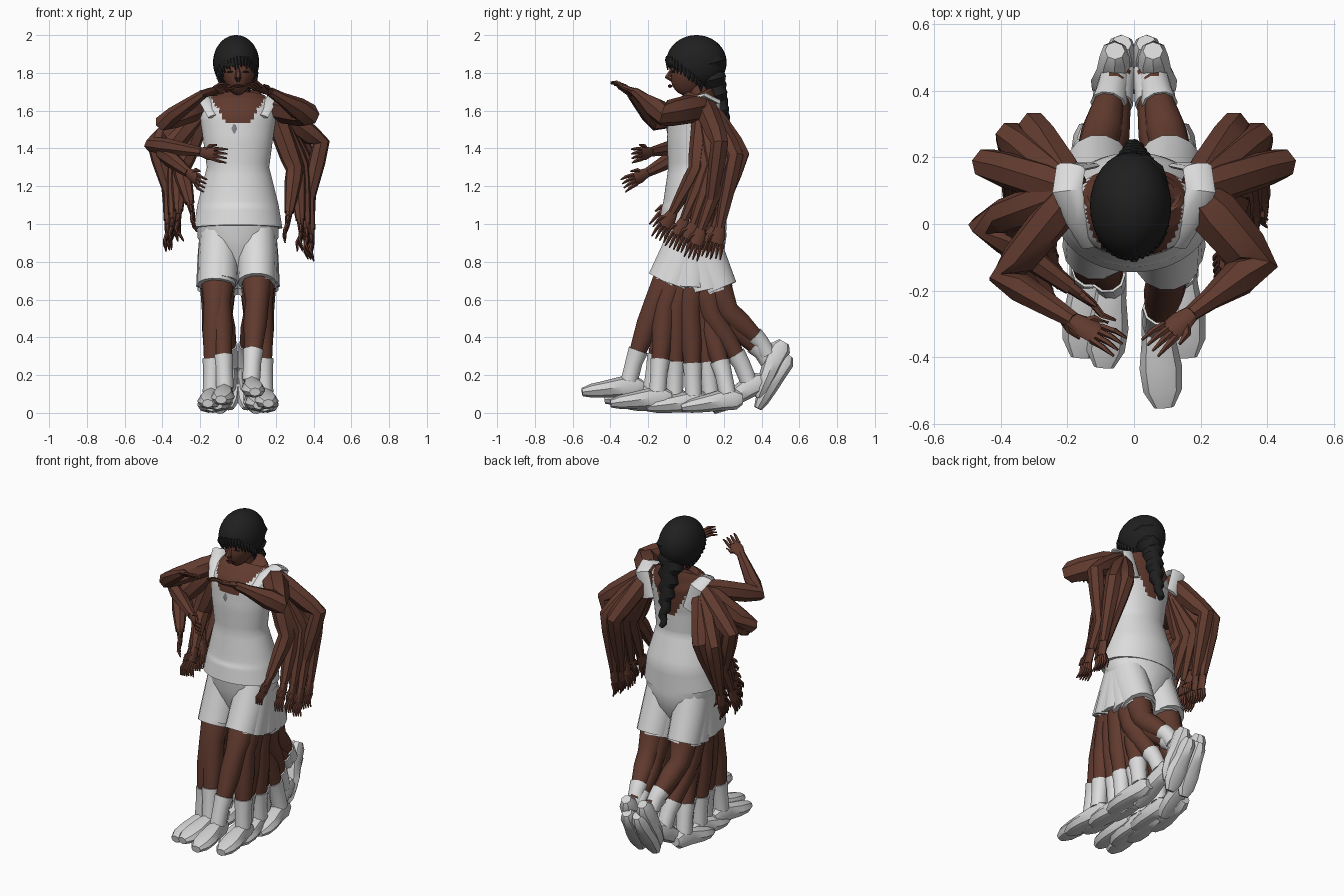
import bpy, bmesh, math, random
from mathutils import Vector as V, Matrix

random.seed(4)
cube = bpy.data.objects.get("Cube")
if cube:
    bpy.data.objects.remove(cube)


def material(name, r, g, b):
    m = bpy.data.materials.new(name)
    m.use_nodes = True
    m.diffuse_color = (r, g, b, 1)
    bsdf = m.node_tree.nodes["Principled BSDF"]
    bsdf.inputs["Base Color"].default_value = (r, g, b, 1)
    bsdf.inputs["Roughness"].default_value = 0.8
    return m


SKIN = material("brown skin", .12, .043, .028)
CLOTH = material("white cloth", .72, .72, .72)
SHOE = material("pale grey shoe", .66, .66, .66)
HAIR = material("black hair", .014, .014, .014)
LIPS = material("dark lips", .07, .018, .015)
PRINT = material("grey print", .25, .25, .27)
X, Y, Z = V((1, 0, 0)), V((0, 1, 0)), V((0, 0, 1))


def tube(bm, pts, radii, hint=X, sides=8):
    """Loft rings along pts; each radius is a number or (side, up)."""
    pts = [V(p) for p in pts]
    rings = []
    for i, p in enumerate(pts):
        t = (pts[min(i + 1, len(pts) - 1)] - pts[max(i - 1, 0)]).normalized()
        side = (hint - t * hint.dot(t)).normalized()
        up = t.cross(side)
        r = radii[i]
        a, b = r if isinstance(r, tuple) else (r, r)
        rings.append([bm.verts.new(p + side * a * math.cos(k * math.tau / sides)
                                   + up * b * math.sin(k * math.tau / sides))
                      for k in range(sides)])
    for lo, hi in zip(rings, rings[1:]):
        for k in range(sides):
            n = (k + 1) % sides
            bm.faces.new((lo[k], lo[n], hi[n], hi[k]))
    bm.faces.new(rings[0][::-1])
    bm.faces.new(rings[-1])


def finish(bm, name, *mats, angle=40):
    bmesh.ops.recalc_face_normals(bm, faces=bm.faces)
    me = bpy.data.meshes.new(name)
    bm.to_mesh(me)
    bm.free()
    for m in mats:
        me.materials.append(m)
    me.shade_smooth()
    me.set_sharp_from_angle(angle=math.radians(angle))
    ob = bpy.data.objects.new(name, me)
    bpy.context.scene.collection.objects.link(ob)


def part(name, mat, pts, radii, **kw):
    bm = bmesh.new()
    tube(bm, pts, radii, **kw)
    finish(bm, name, mat)


def ball(bm, centre, size, u=20, v=14):
    m = Matrix.Translation(centre) @ Matrix.Diagonal((*size, 1))
    bmesh.ops.create_uvsphere(bm, u_segments=u, v_segments=v, radius=1, matrix=m)


# Torso: white top with scooped neckline front and back, skin above it
profile = [(.98, .235, .18, .035), (1.1, .215, .17, .045), (1.3, .165, .125, .03),
           (1.45, .185, .13, .03), (1.56, .2, .135, .04), (1.63, .185, .11, .07),
           (1.68, .14, .075, .09), (1.7, .06, .055, .08)]
pts, radii = [], []
for a, b in zip(profile, profile[1:]):
    for i in range(6):
        z, rx, ry, yc = [p + (q - p) * i / 6 for p, q in zip(a, b)]
        pts.append((0, yc, z))
        radii.append((rx, ry))
bm = bmesh.new()
tube(bm, pts, radii, sides=72)
for f in bm.faces:
    c = f.calc_center_median()
    start, half = (1.54, .07) if c.y < .06 else (1.42, .025)
    f.material_index = int(c.z > start and abs(c.x) < half + (c.z - start) * .55)
finish(bm, "tank_top", CLOTH, SKIN)
part("chest_print", PRINT, [(-.02, -.099, 1.53), (-.02, -.1, 1.505), (-.02, -.099, 1.48)],
     [(.003, .002), (.016, .003), (.003, .002)])
part("shorts_seat", CLOTH, [(0, .04, 1.02), (0, .05, .93), (0, .05, .85), (0, .04, .76)],
     [(.215, .165), (.215, .165), (.17, .15), (.07, .11)], sides=24)

# Shoulder straps
for s, side in ((1, "left"), (-1, "right")):
    part(side + "_strap", CLOTH,
         [(s * .13, -.065, 1.57), (s * .17, .01, 1.65), (s * .2, .1, 1.68),
          (s * .19, .17, 1.65), (s * .14, .175, 1.5)],
         [(.03, .01), (.035, .014), (.045, .016), (.045, .014), (.04, .01)])

# Neck and head
part("neck", SKIN, [(0, .09, 1.62), (0, .07, 1.7), (0, .04, 1.78)], [.07, .055, .055], sides=12)
bm = bmesh.new()
ball(bm, (0, .03, 1.81), (.092, .11, .13))
for v in bm.verts:  # narrow the jaw
    if v.co.z < 1.8:
        v.co.x *= 1 - (1.8 - v.co.z) * 2.5
        v.co.y -= (1.8 - v.co.z) * .2
tube(bm, [(0, -.07, 1.83), (0, -.098, 1.775), (0, -.07, 1.76)], [.008, .018, .012], sides=6)
finish(bm, "head", SKIN)
part("lips", LIPS, [(-.028, -.074, 1.73), (0, -.086, 1.73), (.028, -.074, 1.73)],
     [.004, .01, .004], hint=Z, sides=6)
for s, side in ((1, "left"), (-1, "right")):
    part(side + "_eye", HAIR, [(s * .02, -.074, 1.805), (s * .04, -.07, 1.807), (s * .056, -.06, 1.805)],
         [.003, .005, .003], hint=Z, sides=6)


# Hair shell low over the brow and nape, with ragged ends along its edge
def hairline(x, y):
    return 1.85 - max(y + .08, 0) * .72 - abs(x + .01) * .15 + x * .12


mid, size = V((-.01, .055, 1.855)), V((.122, .16, .145))
bm = bmesh.new()
ball(bm, mid, size, 32, 26)
cut = [f for f in bm.faces for c in [f.calc_center_median()] if c.z < hairline(c.x, c.y)]
bmesh.ops.delete(bm, geom=cut, context="FACES")
for i in range(44):
    a = math.tau * i / 44
    x, y = mid.x + size.x * math.cos(a), mid.y + size.y * math.sin(a)
    z = hairline(x, y) + .02
    k = math.sqrt(max(.1, 1 - ((z - mid.z) / size.z) ** 2)) * .96
    p = V((mid.x + (x - mid.x) * k, mid.y + (y - mid.y) * k, z))
    tip = V((p.x * .93 + .012, p.y, z - random.uniform(.025, .05)))
    tube(bm, [p + Z * .02, p, tip], [.008, .014, .003], sides=5)
finish(bm, "hair", HAIR)
pts, radii = [], []
for i in range(25):
    t = i / 24
    pts.append((.01 * math.sin(i * 1.6), .115 + .125 * t, 1.87 - .49 * t))
    radii.append((.102 - .085 * t ** .75) * (1 if i % 2 else .88))
part("braid", HAIR, pts, radii, sides=10)


def arm(name, s, elbow, wrist, hint, reach=None, bulk=1):
    """Arm with palm, four fingers and thumb; s is the side."""
    sh, e, w = V((s * .18, .1, 1.625)), V(elbow), V(wrist)
    bm = bmesh.new()
    tube(bm, [sh, sh.lerp(e, .3), sh.lerp(e, .8), e, e.lerp(w, .25), e.lerp(w, .7), w],
         [.05, .06 * bulk, .055 * bulk, .048 * bulk, .046 * bulk, .034, .025], hint=hint, sides=7)
    d = ((V(reach) if reach else w) - (w if reach else e)).normalized()
    side = (hint - d * hint.dot(d)).normalized()
    tube(bm, [w - d * .01, w + d * .04, w + d * .085], [(.024, .02), (.036, .016), (.034, .012)], hint=side)
    for k in (-1.5, -.5, .5, 1.5):
        base = w + d * .08 + side * k * .018
        bend = d.cross(side) * .012
        tube(bm, [base, base + d * .045 + side * k * .004 + bend, base + d * .085 + side * k * .006],
             [.011, .009, .004], sides=5)
    tube(bm, [w + d * .02, w + d * .05 + side * .04, w + d * .09 + side * .05], [.014, .012, .005], sides=5)
    finish(bm, name, SKIN)


# Hanging arms fan out on both sides
swing = [(.44, .18, 1.43, .35, .12, 1.02), (.37, .26, 1.36, .38, .18, .98),
         (.3, .29, 1.37, .35, .15, .98), (.33, .15, 1.31, .36, .04, 1.0),
         (.3, .06, 1.29, .27, -.07, 1.06), (.35, .21, 1.33, .385, .08, .97),
         (.31, .11, 1.29, .33, -.01, 1.02)]
for s, side in ((1, "left"), (-1, "right")):
    for i, (ex, ey, ez, wx, wy, wz) in enumerate(swing):
        lift = 0 if s > 0 else .05
        arm(f"{side}_hanging_arm_{i + 1}", s, (s * ex, ey, ez), (s * (wx - lift * .3), wy, wz + lift), -Y)
# Raised and bent arms
arm("left_raised_arm", 1, (.37, -.12, 1.58), (.17, -.27, 1.7), X, (.05, -.37, 1.74), bulk=1.3)
arm("right_raised_arm", -1, (-.39, -.16, 1.54), (-.18, -.29, 1.69), X, (-.04, -.37, 1.73))
arm("right_bent_arm_high", -1, (-.45, 0, 1.42), (-.19, -.19, 1.38), Z)
arm("right_bent_arm_low", -1, (-.39, -.03, 1.37), (-.26, -.21, 1.27), Z)

# Legs through the stride: knee x y z, ankle x y z, foot pitch
stride = [(.1, -.16, .59, .07, -.3, .2, 0), (.12, -.11, .57, .14, -.15, .14, 0),
          (.12, -.05, .56, .09, -.06, .13, 0), (.13, .02, .55, .12, .04, .12, 0),
          (.1, .07, .55, .08, .13, .13, 0), (.09, .1, .55, .14, .22, .13, 3),
          (.12, .13, .53, .08, .33, .2, 25), (.11, .22, .54, .06, .43, .34, 60),
          (.09, .19, .52, .04, .45, .28, 55)]
for s, side in ((1, "left"), (-1, "right")):
    for i, (kx, ky, kz, ax, ay, az, pitch) in enumerate(stride):
        if s < 0 and i == 0:
            ky, ay, az = ky + .06, ay + .12, az - .04
        n = f"{side}_{{}}_{i + 1}"
        hip, k, a = V((s * .1, .04, .96)), V((s * kx, ky, kz)), V((s * ax, ay, az))
        part(n.format("leg"), SKIN,
             [hip.lerp(k, .3), hip.lerp(k, .75), k, k.lerp(a, .3), k.lerp(a, .7), a],
             [.085, .078, .062, .062, .046, .036], sides=10)
        hem = hip.lerp(k, .73)
        part(n.format("shorts_leg"), CLOTH, [hip + Z * .03, hip.lerp(k, .35), hem],
             [(.1, .12), (.104, .115), (.1, .105)], sides=14)
        part(n.format("sock"), CLOTH, [k.lerp(a, .66), k.lerp(a, .82), a - Z * .03],
             [.055, .048, .047], sides=10)
        p = math.radians(pitch)
        ahead, down = V((0, -math.cos(p), -math.sin(p))), V((0, math.sin(p), -math.cos(p)))
        ahead.x = s * .08 * math.cos(p)
        foot = [(-.075, .06), (-.04, .06), (.04, .062), (.13, .075), (.2, .083), (.25, .09)]
        size = [(.03, .03), (.045, .055), (.05, .055), (.064, .045), (.058, .037), (.03, .022)]
        part(n.format("shoe"), SHOE, [a + ahead * f + down * d for f, d in foot], size)
